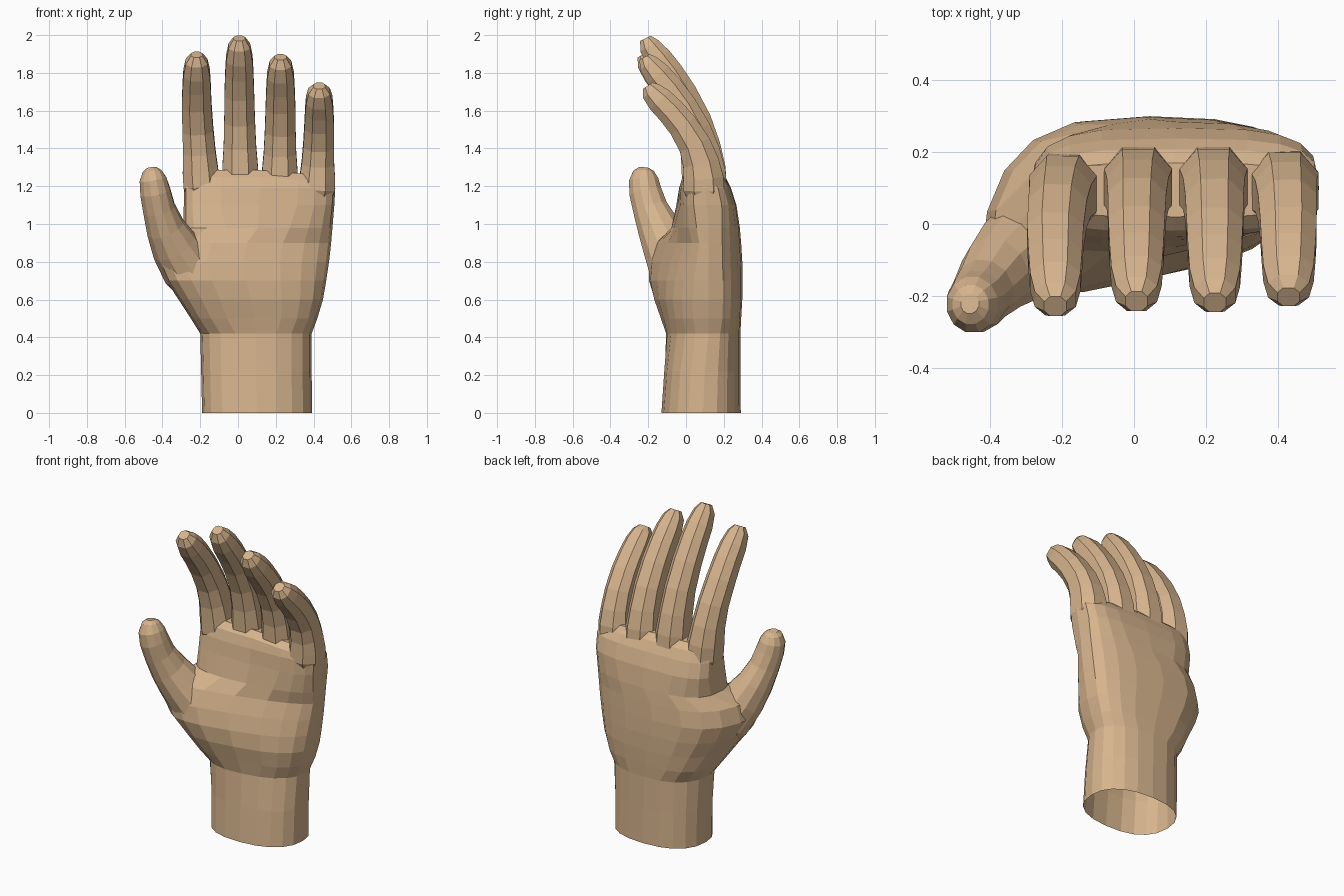
import bpy, bmesh, math
from mathutils import Vector

if "Cube" in bpy.data.objects:
    bpy.data.objects.remove(bpy.data.objects["Cube"])

skin = bpy.data.materials.new("tan_skin")
skin.diffuse_color = (0.68, 0.46, 0.27, 1)
skin.use_nodes = True
skin.node_tree.nodes["Principled BSDF"].inputs["Base Color"].default_value = skin.diffuse_color


def spow(v, p):
    return math.copysign(abs(v) ** p, v)


def loft(name, rings):
    """Skin a closed tube through rings of points, capped at both ends."""
    bm = bmesh.new()
    loops = [[bm.verts.new(p) for p in ring] for ring in rings]
    n = len(loops[0])
    for a, b in zip(loops, loops[1:]):
        for i in range(n):
            j = (i + 1) % n
            bm.faces.new((a[i], a[j], b[j], b[i]))
    bm.faces.new(loops[0][::-1])
    bm.faces.new(loops[-1])
    bmesh.ops.recalc_face_normals(bm, faces=bm.faces)
    me = bpy.data.meshes.new(name)
    bm.to_mesh(me)
    bm.free()
    me.materials.append(skin)
    ob = bpy.data.objects.new(name, me)
    bpy.context.collection.objects.link(ob)
    return ob


def tube(name, path, sides, power):
    """path rows: centre, half width across x, half depth."""
    rings = []
    pts = [Vector(r[0]) for r in path]
    for k, (c, hw, hd) in enumerate(path):
        t = (pts[min(k + 1, len(pts) - 1)] - pts[max(k - 1, 0)]).normalized()
        x = Vector((1, 0, 0))
        x = (x - t * x.dot(t)).normalized()
        y = t.cross(x)
        ring = []
        for i in range(sides):
            a = 2 * math.pi * (i + 0.5) / sides
            ring.append(pts[k] + x * hw * spow(math.cos(a), power)
                        + y * hd * spow(math.sin(a), power))
        rings.append(ring)
    return loft(name, rings)


# Wrist and palm: z, left x, right x, front y, back y, left edge y, right edge y
sections = [
    (0.00, -0.19, 0.392, -0.13, 0.29, 0.07, 0.09),
    (0.22, -0.195, 0.39, -0.115, 0.288, 0.07, 0.10),
    (0.42, -0.20, 0.39, -0.10, 0.288, 0.05, 0.12),
    (0.50, -0.25, 0.42, -0.118, 0.292, 0.02, 0.12),
    (0.60, -0.315, 0.45, -0.145, 0.298, -0.02, 0.12),
    (0.70, -0.38, 0.467, -0.152, 0.30, -0.08, 0.12),
    (0.80, -0.425, 0.482, -0.135, 0.298, -0.11, 0.12),
    (0.90, -0.40, 0.493, -0.098, 0.292, -0.10, 0.12),
    (0.98, -0.29, 0.50, -0.065, 0.285, 0.04, 0.12),
    (1.10, -0.287, 0.51, -0.045, 0.267, 0.07, 0.11),
    (1.19, -0.287, 0.515, -0.035, 0.238, 0.08, 0.10),
    (1.25, -0.282, 0.510, -0.018, 0.208, 0.085, 0.09),
    (1.285, -0.25, 0.48, 0.02, 0.17, 0.09, 0.09),
]
rings = []
for z, x0, x1, y0, y1, yl, yr in sections:
    p = 0.85 if z < 0.45 else 0.72 if z < 1.05 else 0.58
    mid = (yl + yr) / 2
    ring = []
    for i in range(20):
        a = 2 * math.pi * i / 20
        u, s = spow(math.cos(a), p), spow(math.sin(a), p)
        # leaner back corner above the thumb
        if 0.55 < z < 0.95 and u < 0 and s > 0:
            s = math.sin(a) ** 0.9
        edge = mid + (yr - yl) / 2 * u
        y = edge + s * ((y1 - edge) if s > 0 else (mid - y0))
        drop = 0.03 * max(u, 0) if z > 1.24 else 0
        ring.append(((x0 + x1) / 2 + (x1 - x0) / 2 * u, y, z - drop))
    rings.append(ring)
hand = loft("hand", rings)

# Curled finger: height fraction, centre y, half width, half depth
curl = [
    (0.00, 0.10, 0.070, 0.070),
    (0.12, 0.10, 0.102, 0.116),
    (0.22, 0.096, 0.101, 0.114),
    (0.35, 0.080, 0.092, 0.103),
    (0.50, 0.044, 0.087, 0.092),
    (0.66, -0.022, 0.084, 0.084),
    (0.78, -0.088, 0.080, 0.080),
    (0.87, -0.147, 0.075, 0.076),
    (0.945, -0.195, 0.061, 0.060),
    (0.99, -0.215, 0.033, 0.033),
]
# name, base x, tip x, tip z, y shift at the base, y shift at the tip
fingers = [
    ("index_finger", -0.187, -0.219, 1.905, -0.012, -0.014),
    ("middle_finger", 0.014, 0.007, 1.992, 0.008, 0.0),
    ("ring_finger", 0.219, 0.225, 1.892, 0.010, -0.004),
    ("little_finger", 0.414, 0.430, 1.738, -0.008, 0.012),
]
parts = []
for name, xb, xt, zt, db, dt in fingers:
    path = [((xb + (xt - xb) * min(1, f * 1.6), y + db + (dt - db) * f,
              1.1 + (zt - 1.1) * f), w, d) for f, y, w, d in curl]
    parts.append(tube(name, path, 8, 0.85))

# Thumb, rising from the heel of the palm
thumb_path = [
    ((-0.10, 0.04, 0.56), 0.07, 0.08),
    ((-0.18, 0.00, 0.66), 0.125, 0.145),
    ((-0.265, -0.05, 0.77), 0.145, 0.150),
    ((-0.335, -0.10, 0.88), 0.128, 0.132),
    ((-0.385, -0.145, 0.98), 0.104, 0.115),
    ((-0.418, -0.188, 1.08), 0.088, 0.096),
    ((-0.438, -0.215, 1.17), 0.083, 0.089),
    ((-0.450, -0.224, 1.235), 0.074, 0.080),
    ((-0.455, -0.224, 1.28), 0.052, 0.056),
    ((-0.457, -0.222, 1.298), 0.026, 0.028),
]
parts.append(tube("thumb", thumb_path, 12, 1.0))

# Fuse every part into one skin
bpy.context.view_layer.objects.active = hand
for ob in parts:
    mod = hand.modifiers.new("fuse", 'BOOLEAN')
    mod.operation = 'UNION'
    mod.solver = 'EXACT'
    mod.object = ob
    bpy.ops.object.modifier_apply(modifier=mod.name)
    bpy.data.objects.remove(ob)

# Open the wrist
bm = bmesh.new()
bm.from_mesh(hand.data)
base = [f for f in bm.faces if all(v.co.z < 0.001 for v in f.verts)]
bmesh.ops.delete(bm, geom=base, context='FACES')
bm.to_mesh(hand.data)
bm.free()
